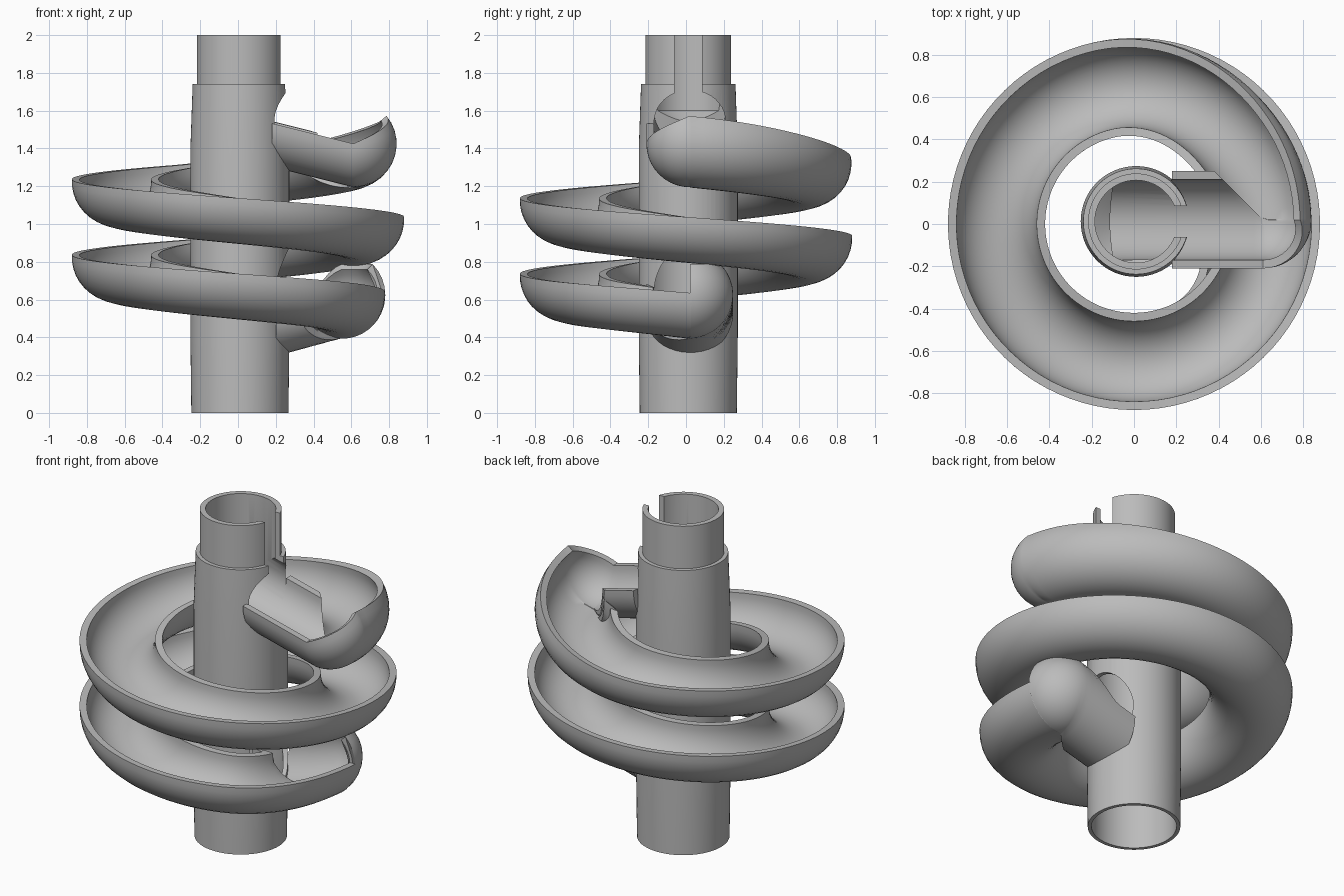
import bpy, bmesh, math
from mathutils import Vector

cube = bpy.data.objects.get("Cube")
if cube:
    bpy.data.objects.remove(cube)

grey = bpy.data.materials.new("plain grey")
grey.use_nodes = True
grey.diffuse_color = (0.5, 0.5, 0.5, 1)
grey.node_tree.nodes["Principled BSDF"].inputs["Base Color"].default_value = (0.5, 0.5, 0.5, 1)


def finish(name, bm):
    bmesh.ops.remove_doubles(bm, verts=bm.verts, dist=0.0002)
    bmesh.ops.recalc_face_normals(bm, faces=bm.faces)
    mesh = bpy.data.meshes.new(name)
    bm.to_mesh(mesh)
    bm.free()
    obj = bpy.data.objects.new(name, mesh)
    bpy.context.collection.objects.link(obj)
    mesh.materials.append(grey)
    return obj


def select(obj):
    bpy.ops.object.select_all(action='DESELECT')
    obj.select_set(True)
    bpy.context.view_layer.objects.active = obj


def smooth(obj):
    select(obj)
    bpy.ops.object.shade_smooth_by_angle(angle=math.radians(30))


def ring_skin(bm, rows):
    # Join closed cross-sections into a skin
    for a, b in zip(rows, rows[1:]):
        for i in range(len(a)):
            j = (i + 1) % len(a)
            bm.faces.new((a[i], a[j], b[j], b[i]))


def cut(obj, cutter):
    mod = obj.modifiers.new("cut", 'BOOLEAN')
    mod.operation, mod.solver, mod.object = 'DIFFERENCE', 'EXACT', cutter
    select(obj)
    bpy.ops.object.modifier_apply(modifier=mod.name)
    bpy.data.objects.remove(cutter)


# Central tube: lathed wall with a dished floor inside the top
TX, TY = 0.01, 0.012
profile = [(0.236, 0), (0.257, 0), (0.262, 0.4), (0.262, 1.4), (0.25, 1.74),
           (0.227, 1.74), (0.227, 2), (0.195, 2), (0.195, 1.6), (0, 1.45),
           (0, 1.25), (0.236, 1.2)]
bm = bmesh.new()
verts = [bm.verts.new((TX + r, TY, z)) for r, z in profile]
edges = [bm.edges.new((verts[i], verts[(i + 1) % len(verts)])) for i in range(len(verts))]
bmesh.ops.spin(bm, geom=edges, cent=(TX, TY, 0), axis=(0, 0, 1),
               angle=math.tau, steps=64, use_merge=True)
bmesh.ops.dissolve_degenerate(bm, edges=bm.edges, dist=0.0001)
tube = finish("central_tube", bm)


def hole(start, end, radius, stretch):
    # Round cutter running between two points
    a, b = Vector(start), Vector(end)
    bpy.ops.mesh.primitive_cylinder_add(vertices=40, radius=radius, depth=(b - a).length,
                                        location=(a + b) / 2)
    obj = bpy.context.object
    obj.rotation_euler = (b - a).to_track_quat('Z', 'Y').to_euler()
    obj.scale = (1, stretch, 1)
    obj.hide_render = True
    bpy.context.view_layer.update()
    return obj


cut(tube, hole((-0.1, 0.02, 1.6), (0.5, 0.02, 1.455), 0.19, 1))
cut(tube, hole((0.06, 0.02, 0.63), (0.5, 0.02, 0.63), 0.19, 1.3))
bpy.ops.mesh.primitive_cube_add(size=1, location=(0.27, 0.012, 1.85))
slot = bpy.context.object
slot.scale = (0.3, 0.145, 0.5)
slot.hide_render = True
cut(tube, slot)
smooth(tube)

# Spiral trough: half-pipe with an entry, a mitred bend at each end, and an exit
OUT, INN, ARC = 0.23, 0.19, 20
Y0, R0, R1, R2 = 0.02, 0.61, 0.65, 0.55
END = 4 * math.pi


def ease(t):
    t = max(0, min(1, t))
    return t * t * (3 - 2 * t)


def radius(t):
    return R0 + (R1 - R0) * ease((t - 0.6) / 1.2) - (R1 - R2) * ease((t - END + 1.1) / 1.1)


def height(t):
    return 1.425 - 0.4 * t / math.tau


def section(lip):
    # Side offset and height of the trough wall, lip first
    far = -183
    angles = [math.radians(lip + (far - lip) * i / ARC) for i in range(ARC + 1)]
    pts = [(OUT * math.cos(a), OUT * math.sin(a)) for a in angles]
    return pts + [(INN * math.cos(a), INN * math.sin(a)) for a in reversed(angles)]


def entry(x, s, h):
    x = min(x, R0 + min(s, 0))
    return x, Y0 - s, 1.425 + 0.25 * (R0 - x) + h


def entry_bend(p, s, h):
    if s < 0:
        return R0 + s, Y0 - s, height(0) + h
    return R0 + s * math.sin(p), Y0 - s * math.cos(p), height(0) + h


def spiral(t, s, h):
    r = radius(t) + s
    if s < 0 and t < 1.5:
        t = max(t, math.asin(min(1, (Y0 - s) / r)))
    if s < 0 and t > END - 1.5:
        t = min(t, END + math.asin(max(-1, (Y0 + s) / r)))
    return r * math.cos(t), r * math.sin(t), height(t) + h


def exit_bend(p, s, h):
    if s < 0:
        return R2 + s, Y0 + s, height(END) + h
    return R2 + s * math.cos(p), Y0 + s * math.sin(p), height(END) + h


def exit_run(x, s, h):
    x = min(x, R2 + min(s, 0))
    return x, Y0 + s, height(END) - 0.27 * (R2 - x) + h


bm = bmesh.new()
rows = []


def add_rows(place, start, end, count, lip):
    for i in range(count + 1):
        f = i / count
        u = start + (end - start) * f
        rows.append([bm.verts.new(place(u, s, h)) for s, h in section(lip(f, u))])


add_rows(entry, 0.18, R0, 10, lambda f, u: 0)
add_rows(entry_bend, 0, math.pi / 2, 12, lambda f, u: 40 * f)
add_rows(spiral, 0.033, END + 0.036, 180, lambda f, u: 3 + 37 * (1 - ease(u / 2)))
add_rows(exit_bend, 0, math.pi / 2, 12, lambda f, u: 45)
add_rows(exit_run, R2, 0.2, 10, lambda f, u: 45 * (1 - ease(f * 1.5)))

ring_skin(bm, rows)
for row in (rows[0], rows[-1]):
    for i in range(ARC):
        bm.faces.new((row[i], row[i + 1], row[-2 - i], row[-1 - i]))
bmesh.ops.dissolve_degenerate(bm, edges=bm.edges, dist=0.0002)
trough = finish("spiral_trough", bm)
smooth(trough)
